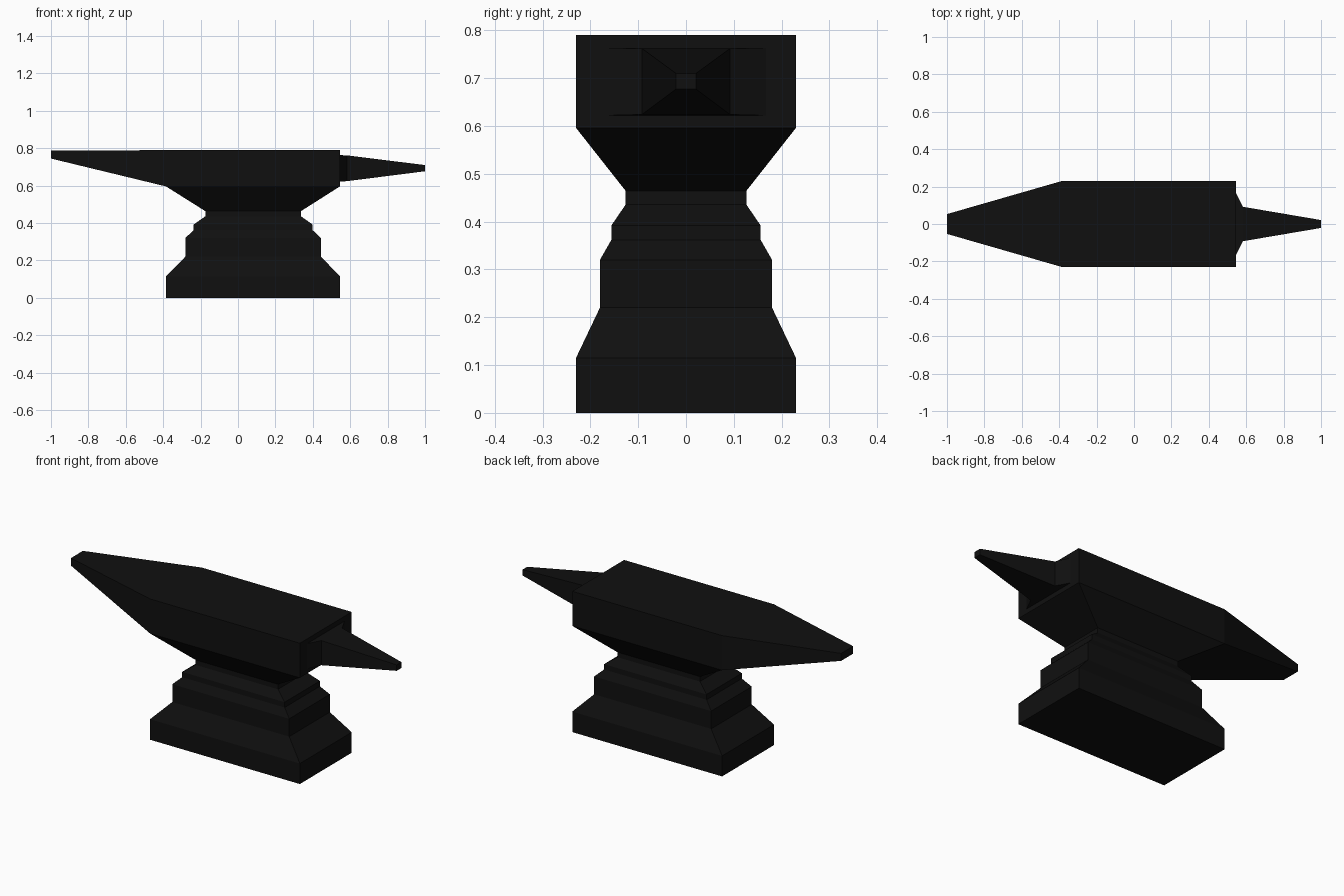
import bpy, bmesh

if "Cube" in bpy.data.objects:
    bpy.data.objects.remove(bpy.data.objects["Cube"])

iron = bpy.data.materials.new("black iron")
iron.diffuse_color = (0.005, 0.005, 0.005, 1)
iron.use_nodes = True
iron.node_tree.nodes["Principled BSDF"].inputs["Base Color"].default_value = iron.diffuse_color


def loft(name, rings, cap_start=True, cap_end=True):
    """Skin a chain of four-point rings into one flat-shaded object."""
    bm = bmesh.new()
    loops = [[bm.verts.new(p) for p in ring] for ring in rings]
    for a, b in zip(loops, loops[1:]):
        for i in range(4):
            j = (i + 1) % 4
            bm.faces.new((a[i], a[j], b[j], b[i]))
    if cap_start:
        bm.faces.new(loops[0][::-1])
    if cap_end:
        bm.faces.new(loops[-1])
    bmesh.ops.recalc_face_normals(bm, faces=bm.faces)
    mesh = bpy.data.meshes.new(name)
    bm.to_mesh(mesh)
    bm.free()
    mesh.materials.append(iron)
    obj = bpy.data.objects.new(name, mesh)
    bpy.context.collection.objects.link(obj)
    return obj


def level(z, x0, x1, y):
    return [(x0, -y, z), (x1, -y, z), (x1, y, z), (x0, y, z)]


def section(x, y, z0, z1):
    return [(x, -y, z0), (x, y, z0), (x, y, z1), (x, -y, z1)]


# Stepped foot and waist, open at the top where it meets the body
loft("stepped_base", [level(*r) for r in (
    (0.0, -0.385, 0.545, 0.23),
    (0.115, -0.385, 0.545, 0.23),
    (0.22, -0.282, 0.444, 0.18),
    (0.32, -0.282, 0.444, 0.18),
    (0.362, -0.237, 0.399, 0.156),
    (0.392, -0.237, 0.399, 0.156),
    (0.436, -0.175, 0.337, 0.126),
    (0.464, -0.175, 0.337, 0.126),
    (0.596, -0.385, 0.545, 0.23))], cap_end=False)

# Tapered heel, working face, shoulder and pointed horn
loft("face_and_horn", [section(*r) for r in (
    (-1.0, 0.053, 0.745, 0.787),
    (-0.385, 0.23, 0.596, 0.79),
    (0.545, 0.23, 0.596, 0.79),
    (0.545, 0.167, 0.622, 0.763),
    (0.582, 0.092, 0.624, 0.762),
    (1.0, 0.021, 0.677, 0.71))])
